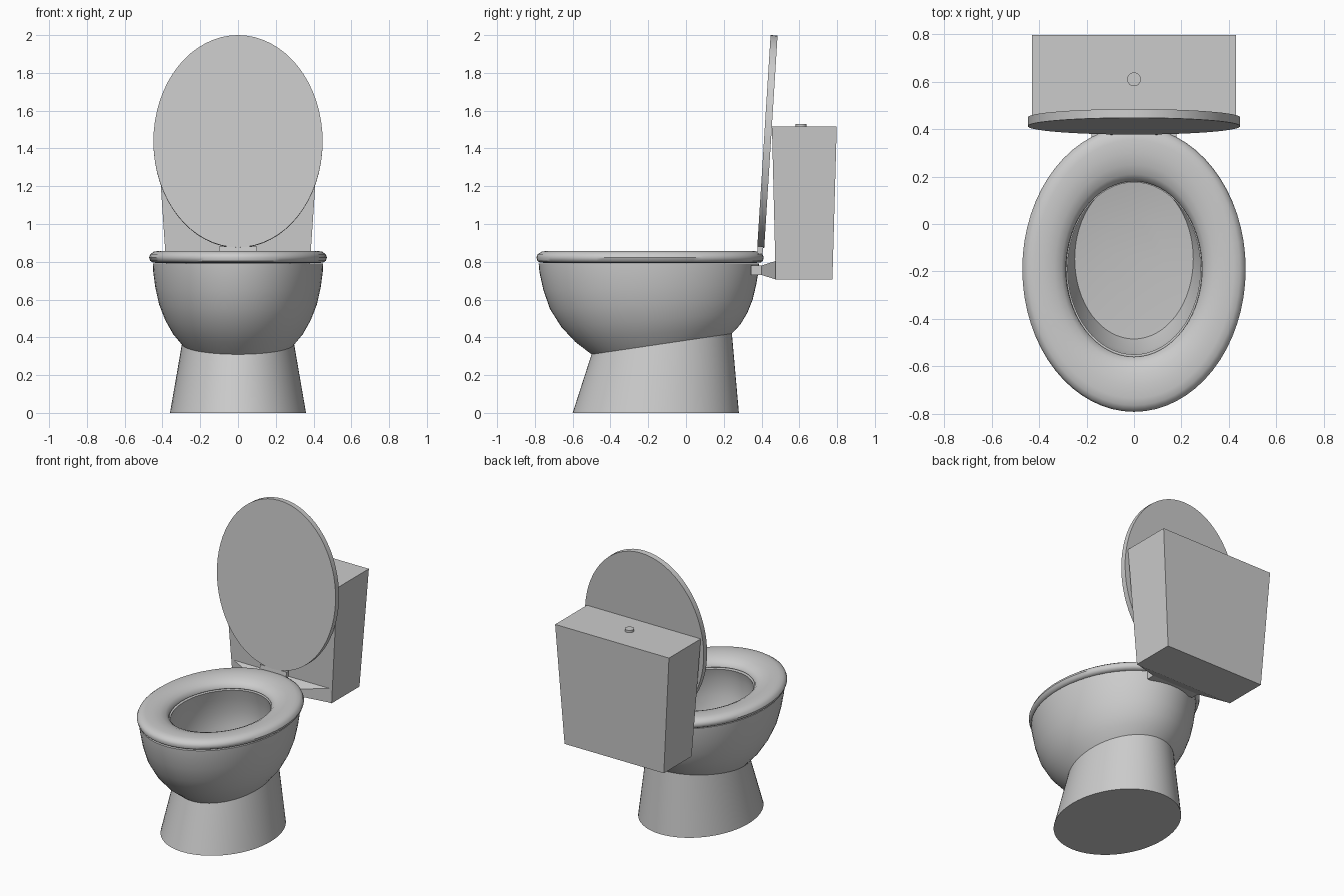
import bpy, bmesh, math
from mathutils import Matrix

if "Cube" in bpy.data.objects:
    bpy.data.objects.remove(bpy.data.objects["Cube"])

porcelain = bpy.data.materials.new("porcelain_grey")
porcelain.diffuse_color = (0.6, 0.6, 0.6, 1)
porcelain.use_nodes = True
porcelain.node_tree.nodes["Principled BSDF"].inputs["Base Color"].default_value = porcelain.diffuse_color
SEG = 64


def finish(name, bm, smooth=None):
    bmesh.ops.recalc_face_normals(bm, faces=bm.faces)
    me = bpy.data.meshes.new(name)
    bm.to_mesh(me)
    bm.free()
    me.materials.append(porcelain)
    ob = bpy.data.objects.new(name, me)
    bpy.context.collection.objects.link(ob)
    if smooth:
        bpy.ops.object.select_all(action='DESELECT')
        ob.select_set(True)
        bpy.context.view_layer.objects.active = ob
        bpy.ops.object.shade_smooth_by_angle(angle=math.radians(smooth))
    return ob


def loft(name, rings, cap_start=False, cap_end=False, closed=False, smooth=35):
    """Ellipse rings: (half width, front y, back y, front z, back z)."""
    bm = bmesh.new()
    loops = []
    for rx, y0, y1, z0, z1 in rings:
        loop = []
        for i in range(SEG):
            a = 2 * math.pi * i / SEG
            t = (1 + math.sin(a)) / 2
            loop.append(bm.verts.new((rx * math.cos(a), y0 + (y1 - y0) * t, z0 + (z1 - z0) * t)))
        loops.append(loop)
    pairs = list(zip(loops, loops[1:]))
    if closed:
        pairs.append((loops[-1], loops[0]))
    for a, b in pairs:
        for i in range(SEG):
            j = (i + 1) % SEG
            bm.faces.new((a[i], a[j], b[j], b[i]))
    if cap_start:
        bm.faces.new(loops[0])
    if cap_end:
        bm.faces.new(loops[-1])
    return finish(name, bm, smooth)


def frusta(name, sections):
    """Rectangular sections (half width, y0, y1, z0, z1), corners given explicitly."""
    bm = bmesh.new()
    rows = [[bm.verts.new(p) for p in s] for s in sections]
    for a, b in zip(rows, rows[1:]):
        for i in range(4):
            j = (i + 1) % 4
            bm.faces.new((a[i], a[j], b[j], b[i]))
    bm.faces.new(rows[0])
    bm.faces.new(rows[-1])
    return finish(name, bm)


def flat(w, y0, y1, z):
    return [(-w, y0, z), (w, y0, z), (w, y1, z), (-w, y1, z)]


def upright(w, y, z0, z1):
    return [(-w, y, z0), (w, y, z0), (w, y, z1), (-w, y, z1)]


# pedestal
loft("pedestal", [(0.36, -0.60, 0.28, 0, 0), (0.297, -0.50, 0.243, 0.31, 0.42)], cap_start=True)

# bowl: outside, rim, then hollow inside
loft("bowl", [
    (0.297, -0.50, 0.243, 0.31, 0.42),
    (0.345, -0.585, 0.288, 0.375, 0.468),
    (0.386, -0.66, 0.325, 0.455, 0.53),
    (0.418, -0.72, 0.353, 0.55, 0.60),
    (0.438, -0.755, 0.372, 0.65, 0.68),
    (0.449, -0.776, 0.384, 0.745, 0.75),
    (0.451, -0.78, 0.387, 0.79, 0.79),
    (0.28, -0.55, 0.175, 0.79, 0.79),
    (0.295, -0.57, 0.195, 0.72, 0.72),
    (0.30, -0.565, 0.21, 0.60, 0.63),
    (0.285, -0.535, 0.21, 0.48, 0.54),
    (0.25, -0.485, 0.19, 0.37, 0.46),
    (0.12, -0.32, 0.04, 0.38, 0.42),
], cap_end=True)

# seat ring: (half width, half length, height)
seat = [(0.45, 0.582, 0.795), (0.465, 0.597, 0.805), (0.471, 0.602, 0.823), (0.464, 0.595, 0.840),
        (0.447, 0.575, 0.853), (0.42, 0.545, 0.858), (0.375, 0.49, 0.858), (0.335, 0.44, 0.850),
        (0.305, 0.40, 0.835), (0.288, 0.374, 0.815), (0.286, 0.370, 0.80), (0.295, 0.38, 0.793)]
loft("seat", [(rx, -0.19 - ry, -0.19 + ry, z, z) for rx, ry, z in seat], closed=True, smooth=40)

# raised lid
bm = bmesh.new()
bmesh.ops.create_cone(bm, cap_ends=True, segments=SEG, radius1=1, radius2=1, depth=0.037)
bm.transform(Matrix.Translation((0, 0.431, 1.437)) @ Matrix.Rotation(math.radians(86.4), 4, 'X')
             @ Matrix.Diagonal((0.448, 0.563, 1, 1)))
finish("lid", bm, 35)

# hinge between seat and lid
frusta("hinge", [flat(0.1, 0.375, 0.405, 0.84), flat(0.1, 0.38, 0.41, 0.88)])

# tank, flared towards the top
frusta("tank", [flat(0.375, 0.475, 0.775, 0.705), flat(0.43, 0.455, 0.798, 1.515)])

# connector from tank to bowl
frusta("tank_connector", [upright(0.375, 0.477, 0.706, 0.805), upright(0.18, 0.40, 0.73, 0.78),
                          upright(0.18, 0.345, 0.73, 0.78)])

# flush button
bm = bmesh.new()
bmesh.ops.create_cone(bm, cap_ends=True, segments=32, radius1=0.029, radius2=0.029, depth=0.03,
                      matrix=Matrix.Translation((0, 0.61, 1.515)))
finish("flush_button", bm, 35)
